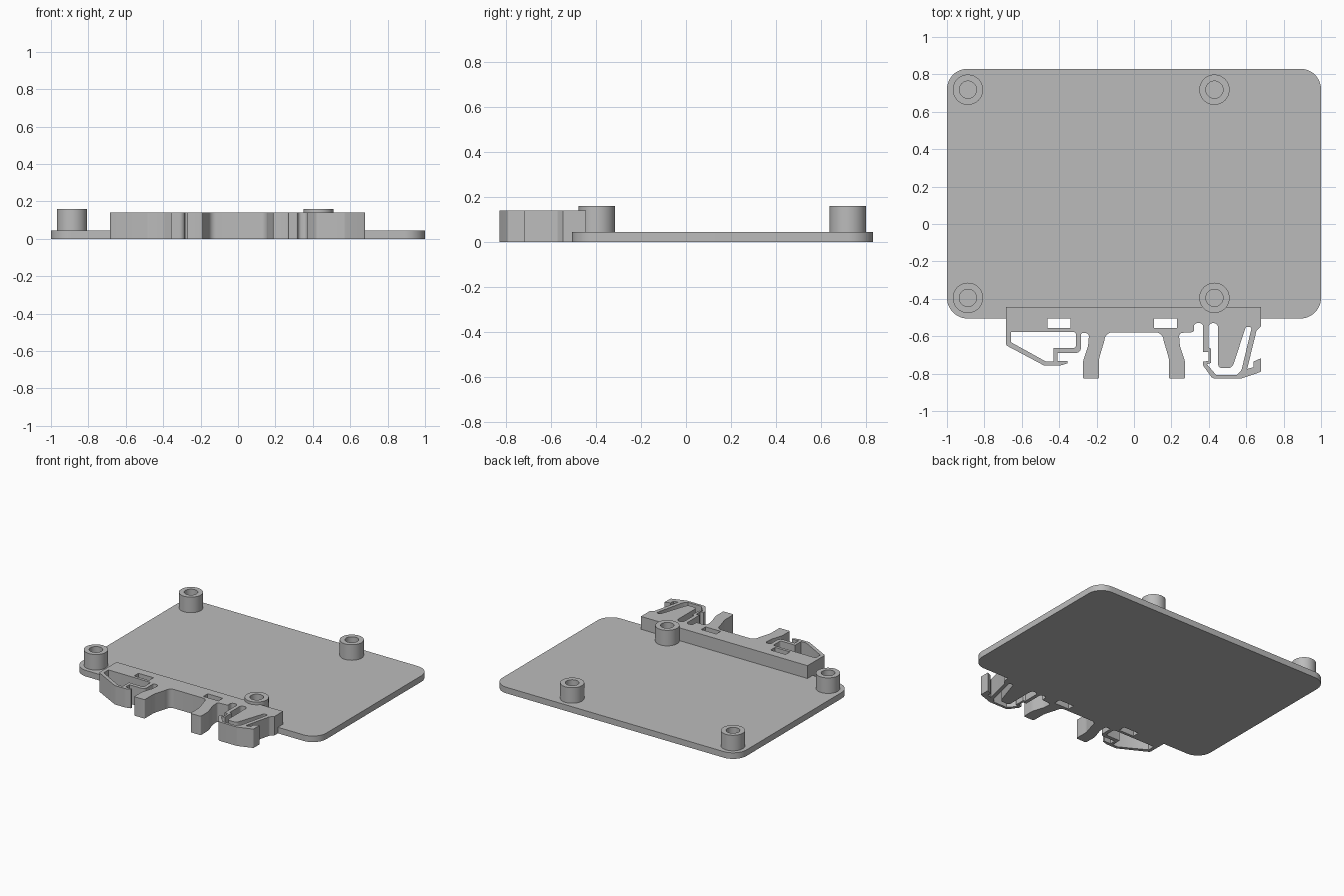
import bpy
import bmesh
import math
from mathutils import Vector

cube = bpy.data.objects.get("Cube")
if cube:
    bpy.data.objects.remove(cube, do_unlink=True)

grey = bpy.data.materials.new("plain grey")
grey.use_nodes = True
colour = (0.5, 0.5, 0.5, 1)
grey.diffuse_color = colour
grey.node_tree.nodes["Principled BSDF"].inputs["Base Color"].default_value = colour


def rounded(corners, steps=6):
    """Replace every corner given as (x, y, radius) by an arc."""
    result = []
    count = len(corners)
    for i, corner in enumerate(corners):
        here = Vector(corner[:2])
        if len(corner) == 2:
            result.append(here)
            continue
        radius = corner[2]
        before = (Vector(corners[i - 1][:2]) - here).normalized()
        after = (Vector(corners[(i + 1) % count][:2]) - here).normalized()
        half = before.angle(after) / 2
        centre = here + (before + after).normalized() * radius / math.sin(half)
        reach = radius / math.tan(half)
        start = (here + before * reach - centre).normalized()
        end = (here + after * reach - centre).normalized()
        for k in range(steps + 1):
            result.append(centre + start.slerp(end, k / steps).normalized() * radius)
    return result


def rectangle(left, right, front, back, *radius):
    return [(x, y, *radius) for x, y in
            ((left, front), (right, front), (right, back), (left, back))]


def circle(x, y, radius, sides=48):
    turns = [math.tau * i / sides for i in range(sides)]
    return [(x + radius * math.cos(t), y + radius * math.sin(t)) for t in turns]


def extrude(name, loops, bottom, top):
    """Fill an outline with holes and give it thickness."""
    curve = bpy.data.curves.new(name, "CURVE")
    curve.dimensions = "2D"
    curve.fill_mode = "BOTH"
    curve.extrude = (top - bottom) / 2
    for loop in loops:
        spline = curve.splines.new("POLY")
        spline.points.add(len(loop) - 1)
        for point, (x, y) in zip(spline.points, loop):
            point.co = (x, y, 0, 1)
        spline.use_cyclic_u = True
    helper = bpy.data.objects.new(name + " outline", curve)
    bpy.context.collection.objects.link(helper)
    graph = bpy.context.evaluated_depsgraph_get()
    mesh = bpy.data.meshes.new_from_object(helper.evaluated_get(graph))
    bpy.data.objects.remove(helper, do_unlink=True)
    bm = bmesh.new()
    bm.from_mesh(mesh)
    bmesh.ops.remove_doubles(bm, verts=bm.verts, dist=0.0001)
    bmesh.ops.recalc_face_normals(bm, faces=bm.faces)
    bmesh.ops.translate(bm, verts=bm.verts, vec=(0, 0, (top + bottom) / 2))
    bm.to_mesh(mesh)
    bm.free()
    mesh.materials.clear()
    mesh.materials.append(grey)
    part = bpy.data.objects.new(name, mesh)
    bpy.context.collection.objects.link(part)
    bpy.ops.object.select_all(action="DESELECT")
    part.select_set(True)
    bpy.context.view_layer.objects.active = part
    bpy.ops.object.shade_smooth_by_angle(angle=math.radians(35))
    return part


# Base plate with rounded corners
plate_top = 0.045
extrude("base_plate", [rounded(rectangle(-1, 1, -0.505, 0.83, 0.11), 12)], 0, plate_top)

# Hollow standoffs
for side, x in (("right", -0.888), ("left", 0.43)):
    for end, y in (("front", -0.395), ("back", 0.718)):
        extrude(f"{end}_{side}_standoff", [circle(x, y, 0.081), circle(x, y, 0.046)],
                plate_top, 0.16)

# Rail clip outline: hook, leg, mirrored leg, spring latch
hook = [(-0.685, -0.444), (-0.685, -0.648, 0.02), (-0.48, -0.757, 0.03),
        (-0.395, -0.757, 0.03), (-0.355, -0.745), (-0.355, -0.733),
        (-0.408, -0.733), (-0.408, -0.69), (-0.283, -0.69, 0.03),
        (-0.283, -0.583, 0.01)]
leg = [(-0.24, -0.583, 0.018), (-0.245, -0.65, 0.1), (-0.273, -0.735, 0.1),
       (-0.273, -0.827, 0.01), (-0.187, -0.827, 0.01), (-0.187, -0.72, 0.1),
       (-0.16, -0.63, 0.1), (-0.15, -0.58, 0.04)]
mirrored_leg = [(-x, y, *r) for x, y, *r in reversed(leg)]
latch = [(0.32, -0.578, 0.01), (0.32, -0.53, 0.02), (0.37, -0.53, 0.02),
         (0.37, -0.685), (0.397, -0.685), (0.397, -0.733), (0.37, -0.735),
         (0.37, -0.757), (0.42, -0.827, 0.03), (0.57, -0.827, 0.03),
         (0.68, -0.79, 0.01), (0.68, -0.717), (0.64, -0.735),
         (0.64, -0.765), (0.605, -0.775), (0.655, -0.57, 0.02),
         (0.68, -0.545), (0.68, -0.444)]

# Openings in the clip
hook_opening = [(-0.658, -0.578), (-0.658, -0.632), (-0.472, -0.735),
                (-0.43, -0.735), (-0.43, -0.663), (-0.31, -0.663, 0.015),
                (-0.31, -0.578, 0.012)]
latch_opening = [(0.397, -0.53, 0.024), (0.45, -0.53, 0.024), (0.45, -0.77, 0.02),
                 (0.525, -0.77, 0.03), (0.598, -0.55, 0.01), (0.63, -0.55, 0.01),
                 (0.575, -0.78), (0.55, -0.808), (0.44, -0.808), (0.39, -0.75),
                 (0.413, -0.742), (0.413, -0.668), (0.397, -0.66)]
slots = [rectangle(x, x + 0.123, -0.557, -0.506) for x in (-0.462, 0.106)]
outline = hook + leg + mirrored_leg + latch
loops = [rounded(loop) for loop in (outline, hook_opening, latch_opening)]
extrude("rail_clip", loops + slots, 0, 0.14)
